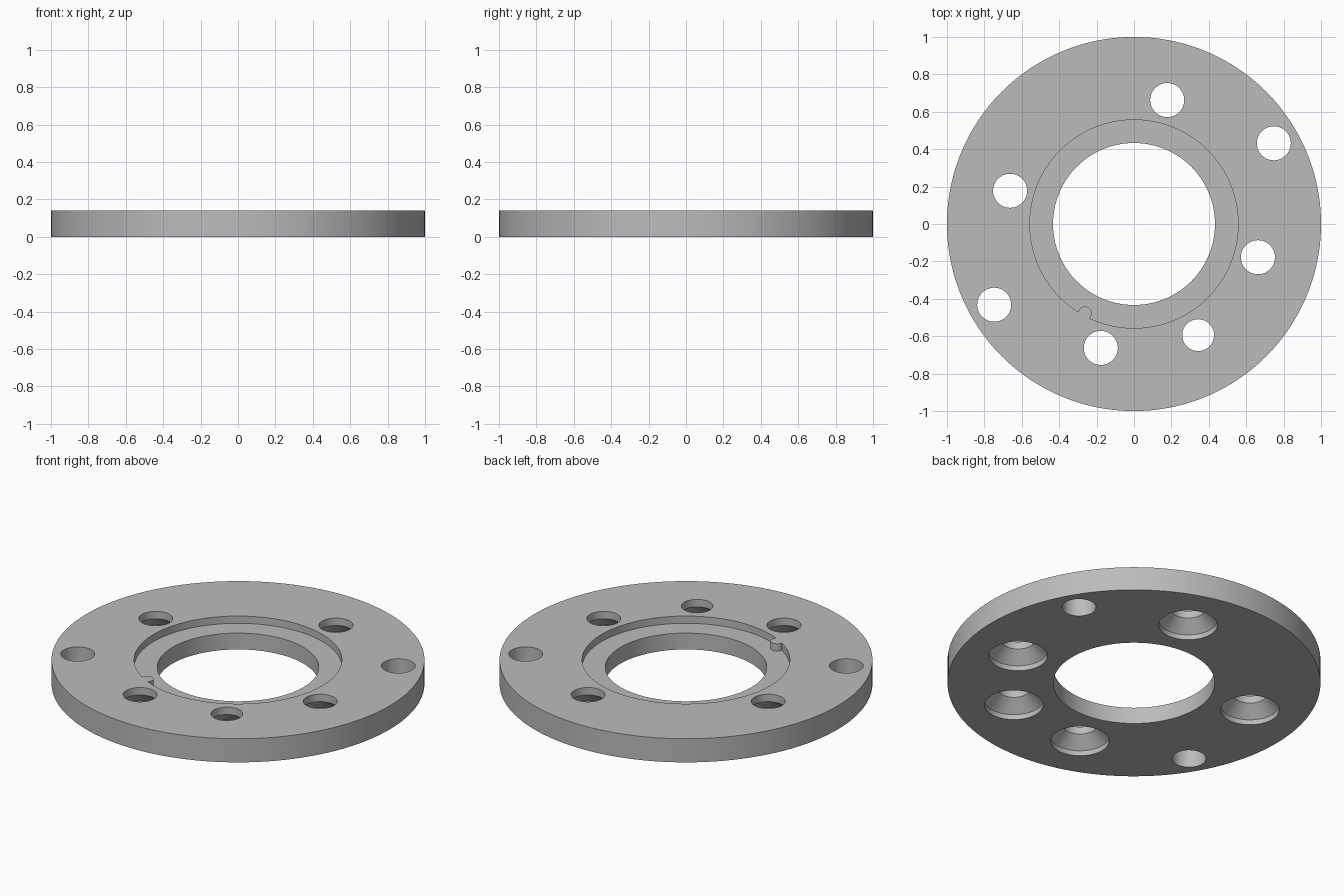
import bpy
import bmesh
from math import cos, sin, pi, radians

if "Cube" in bpy.data.objects:
    bpy.data.objects.remove(bpy.data.objects["Cube"])

HEIGHT = 0.14
FLOOR = 0.097      # height of the recess floor


def lathe(name, profile, x=0, y=0, segments=48):
    """Closed solid of revolution from (radius, z) points, bottom to top."""
    bm = bmesh.new()
    rings = [[bm.verts.new((x + r * cos(2 * pi * i / segments),
                            y + r * sin(2 * pi * i / segments), z))
              for i in range(segments)] for r, z in profile]
    for low, high in zip(rings, rings[1:]):
        for i in range(segments):
            j = (i + 1) % segments
            bm.faces.new((low[i], low[j], high[j], high[i]))
    bm.faces.new(rings[0][::-1])
    bm.faces.new(rings[-1])
    mesh = bpy.data.meshes.new(name)
    bm.to_mesh(mesh)
    bm.free()
    obj = bpy.data.objects.new(name, mesh)
    bpy.context.collection.objects.link(obj)
    return obj


def cut(target, cutter):
    """Subtract the cutter from the target and discard it."""
    bpy.context.view_layer.objects.active = target
    mod = target.modifiers.new("cut", 'BOOLEAN')
    mod.operation = 'DIFFERENCE'
    mod.solver = 'EXACT'
    mod.object = cutter
    bpy.ops.object.modifier_apply(modifier=mod.name)
    bpy.data.objects.remove(cutter, do_unlink=True)


grey = bpy.data.materials.new("light grey metal")
grey.diffuse_color = (0.5, 0.5, 0.5, 1)
grey.use_nodes = True
grey.node_tree.nodes["Principled BSDF"].inputs["Base Color"].default_value = grey.diffuse_color

# Round flange body
flange = lathe("flange_ring", [(1, 0), (1, HEIGHT)], segments=160)
flange.data.materials.append(grey)

# Stepped recess, leaving a small round locating tab on its wall
recess = lathe("recess_cutter", [(0.557, FLOOR), (0.557, 0.3)], segments=128)
cut(recess, lathe("tab_shape", [(0.036, 0), (0.036, 0.4)], -0.262, -0.477, 32))
cut(flange, recess)

# Central bore
cut(flange, lathe("bore_cutter", [(0.433, -0.1), (0.433, 0.3)], segments=128))

# Bolt holes, countersunk from below
for angle, r in ((75, 0.091), (165, 0.091), (-15, 0.091), (-105, 0.091), (-60, 0.085)):
    a = radians(angle)
    cut(flange, lathe("bolt_hole_cutter",
                      [(0.157, -0.1), (0.157, 0.03), (r, 0.096), (r, 0.3)],
                      0.686 * cos(a), 0.686 * sin(a)))

# Plain through holes near the rim
for angle in (30, 210):
    a = radians(angle)
    cut(flange, lathe("plain_hole_cutter", [(0.091, -0.1), (0.091, 0.3)],
                      0.863 * cos(a), 0.863 * sin(a)))

# Smooth walls with crisp edges
bpy.ops.object.select_all(action='DESELECT')
flange.select_set(True)
bpy.context.view_layer.objects.active = flange
bpy.ops.object.shade_smooth_by_angle(angle=radians(30))
